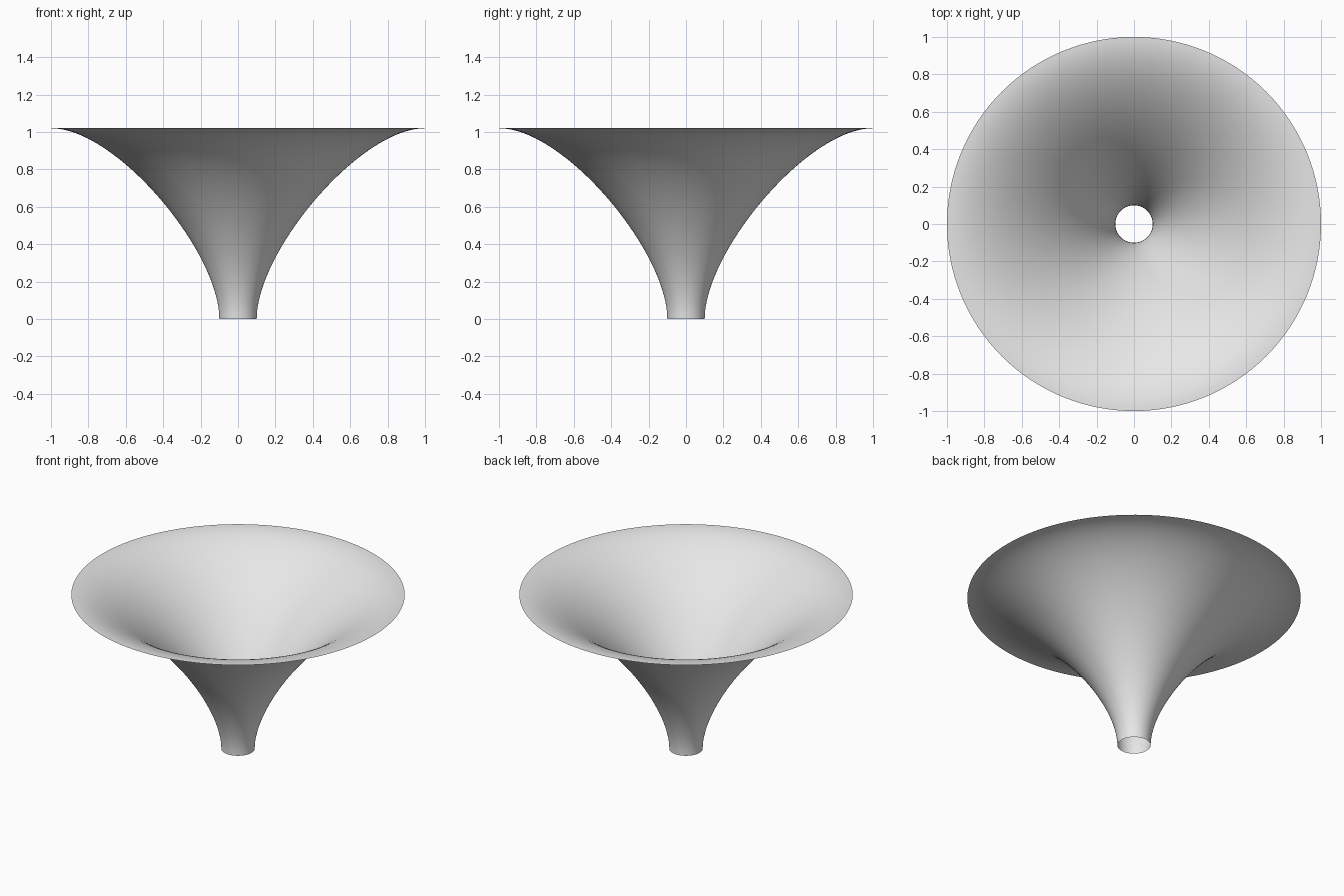
import bpy
import bmesh
from math import tau
from mathutils import Vector
from mathutils.geometry import interpolate_bezier

SIDES = 128
RINGS = 48

cube = bpy.data.objects.get("Cube")
if cube:
    bpy.data.objects.remove(cube, do_unlink=True)

# Plain grey material
grey = bpy.data.materials.new("light grey")
grey.use_nodes = True
colour = (0.8, 0.8, 0.8, 1)
grey.diffuse_color = colour
for node in grey.node_tree.nodes:
    if node.type == "BSDF_PRINCIPLED":
        node.inputs["Base Color"].default_value = colour

# Profile: upright at the narrow neck, flaring out to a flat rim
profile = interpolate_bezier(
    Vector((0.1, 0, 0)), Vector((0.1, 0, 0.36)),
    Vector((0.65, 0, 1.02)), Vector((1, 0, 1.02)), RINGS)

# Thin funnel, open at both ends, made by spinning the profile
bm = bmesh.new()
verts = [bm.verts.new(p) for p in profile]
edges = [bm.edges.new(pair) for pair in zip(verts, verts[1:])]
bmesh.ops.spin(bm, geom=verts + edges, cent=(0, 0, 0), axis=(0, 0, 1),
               angle=tau, steps=SIDES, use_merge=True)
bmesh.ops.remove_doubles(bm, verts=bm.verts, dist=0.0001)

# Turn every face outward, away from the axis
bm.normal_update()
inward = [f for f in bm.faces
          if f.normal.xy.dot(f.calc_center_median().xy) < 0]
bmesh.ops.reverse_faces(bm, faces=inward)
for face in bm.faces:
    face.smooth = True

mesh = bpy.data.meshes.new("flared_funnel")
bm.to_mesh(mesh)
bm.free()
mesh.materials.append(grey)
funnel = bpy.data.objects.new("flared_funnel", mesh)
bpy.context.collection.objects.link(funnel)
